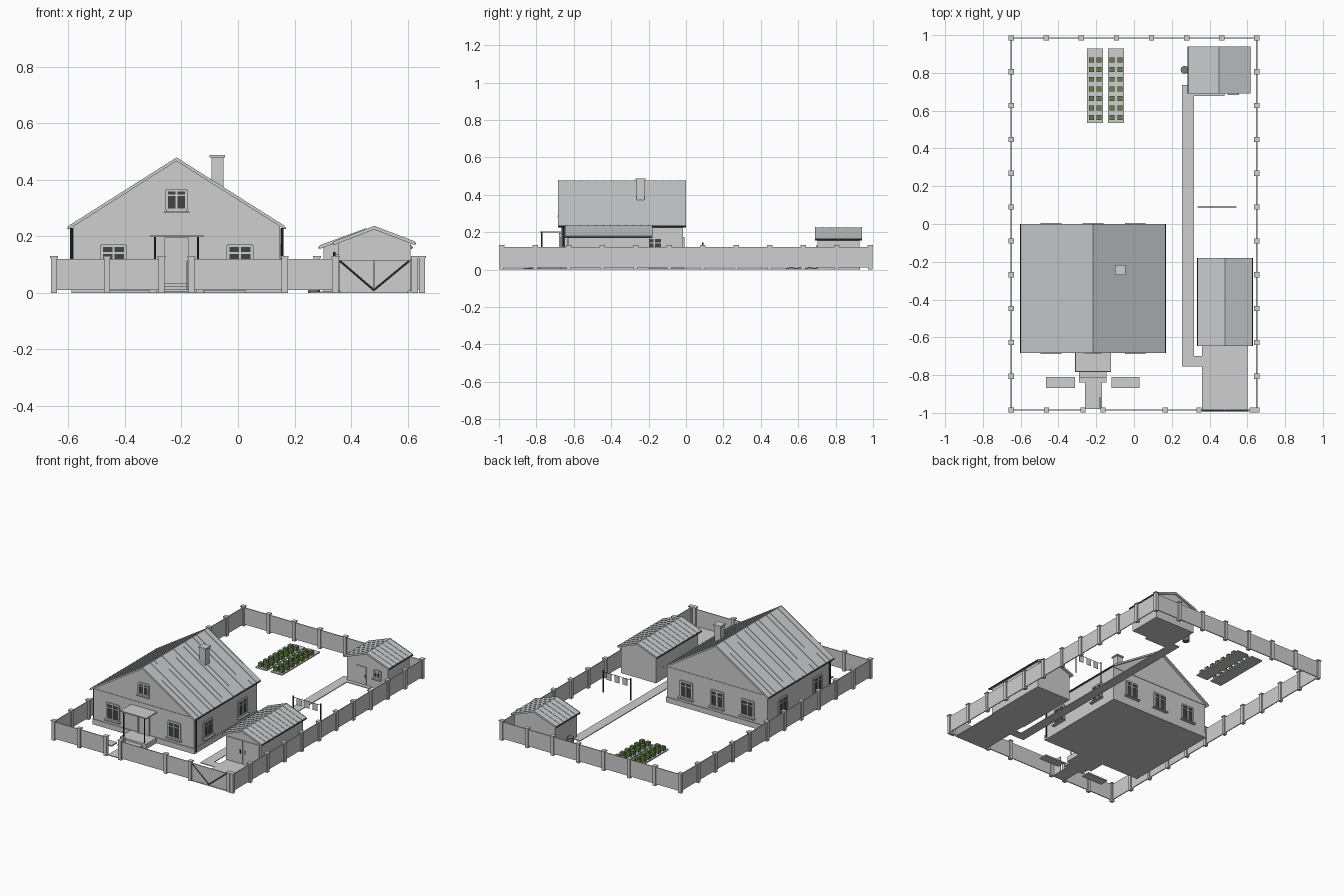
import bpy, bmesh
from math import pi
from mathutils import Matrix, Vector

cube = bpy.data.objects.get("Cube")
if cube:
    bpy.data.objects.remove(cube)


def material(name, rgb):
    m = bpy.data.materials.new(name)
    m.use_nodes = True
    m.diffuse_color = (*rgb, 1)
    m.node_tree.nodes["Principled BSDF"].inputs["Base Color"].default_value = (*rgb, 1)
    return m


GREY = material("light grey", (0.62, 0.62, 0.62))
ROOF = material("roof grey", (0.58, 0.61, 0.61))
DARK = material("dark metal", (0.04, 0.045, 0.045))
GLASS = material("dark glass", (0.05, 0.06, 0.06))
GREEN = material("leaf green", (0.13, 0.23, 0.07))
BARREL = material("barrel grey", (0.2, 0.2, 0.2))


def finish(name, bm, mat):
    bmesh.ops.recalc_face_normals(bm, faces=bm.faces)
    me = bpy.data.meshes.new(name)
    bm.to_mesh(me)
    bm.free()
    me.materials.append(mat)
    ob = bpy.data.objects.new(name, me)
    bpy.context.collection.objects.link(ob)
    return ob


def boxes(name, mat, spans, at=(0, 0, 0), turn=0):
    """Boxes given as x0, x1, y0, y1, z0, z1, joined, then turned and moved."""
    bm = bmesh.new()
    place = Matrix.Translation(at) @ Matrix.Rotation(turn, 4, "Z")
    for x0, x1, y0, y1, z0, z1 in spans:
        mid = Vector((x0 + x1, y0 + y1, z0 + z1)) / 2
        size = Matrix.Diagonal((x1 - x0, y1 - y0, z1 - z0, 1))
        bmesh.ops.create_cube(bm, size=1, matrix=place @ Matrix.Translation(mid) @ size)
    return finish(name, bm, mat)


def prism(name, mat, outline, y0, y1):
    """Outline in x and z, extruded along y."""
    bm = bmesh.new()
    face = bm.faces.new([bm.verts.new((x, y0, z)) for x, z in outline])
    out = bmesh.ops.extrude_face_region(bm, geom=[face])["geom"]
    moved = [v for v in out if isinstance(v, bmesh.types.BMVert)]
    bmesh.ops.translate(bm, verts=moved, vec=(0, y1 - y0, 0))
    return finish(name, bm, mat)


def rods(name, mat, pairs, r, sides=8):
    bm = bmesh.new()
    for p, q in pairs:
        p, q = Vector(p), Vector(q)
        rot = (q - p).to_track_quat("Z", "Y").to_matrix().to_4x4()
        bmesh.ops.create_cone(bm, cap_ends=True, segments=sides, radius1=r, radius2=r,
                              depth=(q - p).length, matrix=Matrix.Translation((p + q) / 2) @ rot)
    return finish(name, bm, mat)


def window(name, at, turn, w, h, sill=0.055):
    """Glazed window on a wall; it faces -y before turning."""
    a, b = w / 2, h / 2
    boxes(name + "_glass", GLASS, [(-a, a, -0.003, 0.002, -b, b)], at, turn)
    t = 0.005
    boxes(name + "_frame", GREY, [
        (-a - t, -a + t, -0.007, 0, -b, b), (a - t, a + t, -0.007, 0, -b, b),
        (-a, a, -0.007, 0, b - t, b + t), (-a, a, -0.007, 0, -b - t, -b + t),
        (-0.004, 0.004, -0.006, 0, -b, b), (-a, a, -0.006, 0, b * 0.4, b * 0.4 + 0.006)], at, turn)
    boxes(name + "_sill", GREY, [(-sill, sill, -0.02, 0, -b - 0.011, -b - 0.005)], at, turn)


def building(name, x0, x1, y0, y1, eave, ridge, over, lap, step):
    """Gabled body with a ribbed roof and gutters."""
    mid, t = (x0 + x1) / 2, 0.011
    ex, s = (x1 - x0) / 2 + over, 0
    s = (ridge - eave) / ex
    top = eave + s * over - t
    prism(name + "_walls", GREY, [(x0, 0), (x1, 0), (x1, top), (mid, ridge - t), (x0, top)], y0, y1)
    prism(name + "_roof", ROOF, [(mid - ex, eave), (mid, ridge), (mid + ex, eave),
                                 (mid + ex, eave - t), (mid, ridge - t), (mid - ex, eave - t)],
          y0 - lap, y1 + lap)
    # raised ribs following the slopes
    count = round((y1 - y0 + 2 * lap) / step)
    pitch = (y1 - y0 + 2 * lap - 0.004) / count
    for i in range(count + 1):
        y = y0 - lap + i * pitch
        prism(name + "_roof_rib", ROOF, [(mid - ex, eave), (mid - ex, eave + 0.002), (mid, ridge + 0.002),
                                         (mid + ex, eave + 0.002), (mid + ex, eave), (mid, ridge)],
              y, y + 0.004)
    rods(name + "_gutters", DARK, [((mid + k * ex, y0 - lap, eave - 0.006),
                                    (mid + k * ex, y1 + lap, eave - 0.006)) for k in (-1, 1)], 0.004)


# House
HX0, HX1, HY0, HY1 = -0.583, 0.149, -0.668, -0.016
building("house", HX0, HX1, HY0, HY1, 0.235, 0.477, 0.016, 0.016, 0.04)
boxes("house_plinth", GREY, [(HX0 - 0.005, HX1 + 0.005, HY0 - 0.005, HY1 + 0.005, 0, 0.035)])
boxes("house_gable_band", GREY, [(HX0, HX1, HY0 - 0.003, HY0, 0.229, 0.235),
                                 (HX0, HX1, HY1, HY1 + 0.003, 0.229, 0.235)])
rods("house_downpipes", DARK, [((x, -0.655, 0.01), (x, -0.655, 0.23))
                               for x in (HX0 - 0.006, HX1 + 0.006)], 0.005)
boxes("chimney", GREY, [(-0.094, -0.052, -0.264, -0.222, 0.36, 0.478),
                        (-0.1, -0.046, -0.27, -0.216, 0.478, 0.487)])
for x in (-0.44, 0.007):
    window("front_window", (x, HY0, 0.118), 0, 0.085, 0.1)
for x in (-0.44, -0.217, 0.007):
    window("back_window", (x, HY1, 0.118), pi, 0.085, 0.1)
for y in (-0.17, -0.53):
    window("left_window", (HX1, y, 0.118), pi / 2, 0.085, 0.1)
    window("right_window", (HX0, y, 0.118), -pi / 2, 0.085, 0.1)
window("attic_window", (-0.217, HY0, 0.328), 0, 0.07, 0.07, 0.045)

# Porch with door, canopy and steps
boxes("front_door", GREY, [(-0.25, -0.184, -0.673, HY0, 0.03, 0.185)])
boxes("front_door_frame", GREY, [(-0.26, -0.25, -0.678, HY0, 0.03, 0.195),
                                 (-0.184, -0.174, -0.678, HY0, 0.03, 0.195),
                                 (-0.25, -0.184, -0.678, HY0, 0.185, 0.195)])
boxes("porch_canopy", GREY, [(-0.31, -0.122, -0.78, HY0, 0.197, 0.204)])
rods("porch_posts", DARK, [((x, -0.77, 0.03), (x, -0.77, 0.198)) for x in (-0.293, -0.141)], 0.004)
boxes("porch_steps", GREY, [(-0.312, -0.122, -0.783, HY0, 0, 0.034),
                            (-0.29, -0.145, -0.812, -0.783, 0, 0.022),
                            (-0.29, -0.145, -0.84, -0.812, 0, 0.012)])
boxes("front_path", GREY, [(-0.26, -0.17, -0.98, -0.84, 0, 0.005)])
boxes("front_beds", GREY, [(-0.465, -0.312, -0.868, -0.81, 0, 0.008),
                           (-0.12, 0.028, -0.868, -0.81, 0, 0.008)])

# Garage
building("garage", 0.354, 0.609, -0.632, -0.194, 0.18, 0.235, 0.016, 0.014, 0.042)
boxes("garage_doors", GREY, [(0.364, 0.479, -0.637, -0.63, 0.008, 0.163),
                             (0.483, 0.599, -0.637, -0.63, 0.008, 0.163)])
boxes("garage_handles", DARK, [(x, x + 0.007, -0.641, -0.636, 0.075, 0.1) for x in (0.46, 0.495)])

# Shed
building("shed", 0.302, 0.6, 0.702, 0.928, 0.166, 0.226, 0.014, 0.012, 0.042)
boxes("shed_door", GREY, [(0.375, 0.445, 0.697, 0.703, 0.008, 0.125)])
boxes("shed_handle", DARK, [(0.434, 0.439, 0.693, 0.698, 0.06, 0.075)])
window("shed_window", (0.525, 0.702, 0.1), 0, 0.045, 0.045, 0.03)
rods("water_barrel", BARREL, [((0.268, 0.816, 0), (0.268, 0.816, 0.055))], 0.021, 16)

# Paved ground
boxes("driveway", GREY, [(0.36, 0.6, -0.99, -0.632, 0, 0.006)])
boxes("yard_path", GREY, [(0.254, 0.318, -0.755, 0.737, 0, 0.005),
                          (0.318, 0.36, -0.755, -0.7, 0, 0.005),
                          (0.318, 0.48, 0.678, 0.702, 0, 0.005)])

# Vegetable beds
for x0 in (-0.248, -0.138):
    boxes("vegetable_bed", GREY, [(x0, x0 + 0.084, 0.535, 0.93, 0, 0.008)])
    boxes("plants", GREEN, [(x - 0.013, x + 0.013, y - 0.013, y + 0.013, 0.008, 0.032)
                            for x in (x0 + 0.022, x0 + 0.063)
                            for y in [0.563 + 0.0508 * i for i in range(7)]])

# Washing line
rods("washing_line_poles", DARK, [((x, 0.09, 0), (x, 0.09, 0.145)) for x in (0.34, 0.54)], 0.004)
rods("washing_line", DARK, [((0.34, 0.09, 0.135), (0.54, 0.09, 0.135))], 0.0015)
boxes("washing", GREY, [(x, x + 0.034, 0.0885, 0.0915, 0.09, 0.135) for x in (0.365, 0.423, 0.481)])

# Fence
FX, FY, H = 0.65, 0.985, 0.12
boxes("fence_panels", GREY, [(-FX - 0.003, -FX + 0.003, -FY, FY, 0.01, H),
                             (FX - 0.003, FX + 0.003, -FY, FY, 0.01, H),
                             (-FX, FX, FY - 0.003, FY + 0.003, 0.01, H),
                             (-FX, -0.27, -FY - 0.003, -FY + 0.003, 0.01, H),
                             (-0.164, 0.344, -FY - 0.003, -FY + 0.003, 0.01, H)])
spots = [(k * FX, -FY + i * FY * 2 / 11) for k in (-1, 1) for i in range(12)]
spots += [(-FX + i * FX * 2 / 7, FY) for i in range(1, 7)]
spots += [(x, -FY) for x in (-0.463, -0.27, -0.164, 0.165, 0.344, 0.625)]
boxes("fence_posts", GREY, [(x - 0.011, x + 0.011, y - 0.011, y + 0.011, 0, 0.124) for x, y in spots])
boxes("fence_post_caps", GREY, [(x - 0.014, x + 0.014, y - 0.014, y + 0.014, 0.124, 0.13) for x, y in spots])

# Gates
boxes("open_side_gate", GREY, [(-0.182, -0.177, -0.98, -0.915, 0.01, 0.115)])
boxes("main_gate", GREY, [(0.357, 0.479, -FY - 0.003, -FY + 0.003, 0.006, 0.117),
                          (0.482, 0.612, -FY - 0.003, -FY + 0.003, 0.006, 0.117)])
rods("main_gate_braces", DARK, [((x, -FY - 0.004, 0.113), (0.48, -FY - 0.004, 0.01))
                                for x in (0.36, 0.605)], 0.003, 6)
